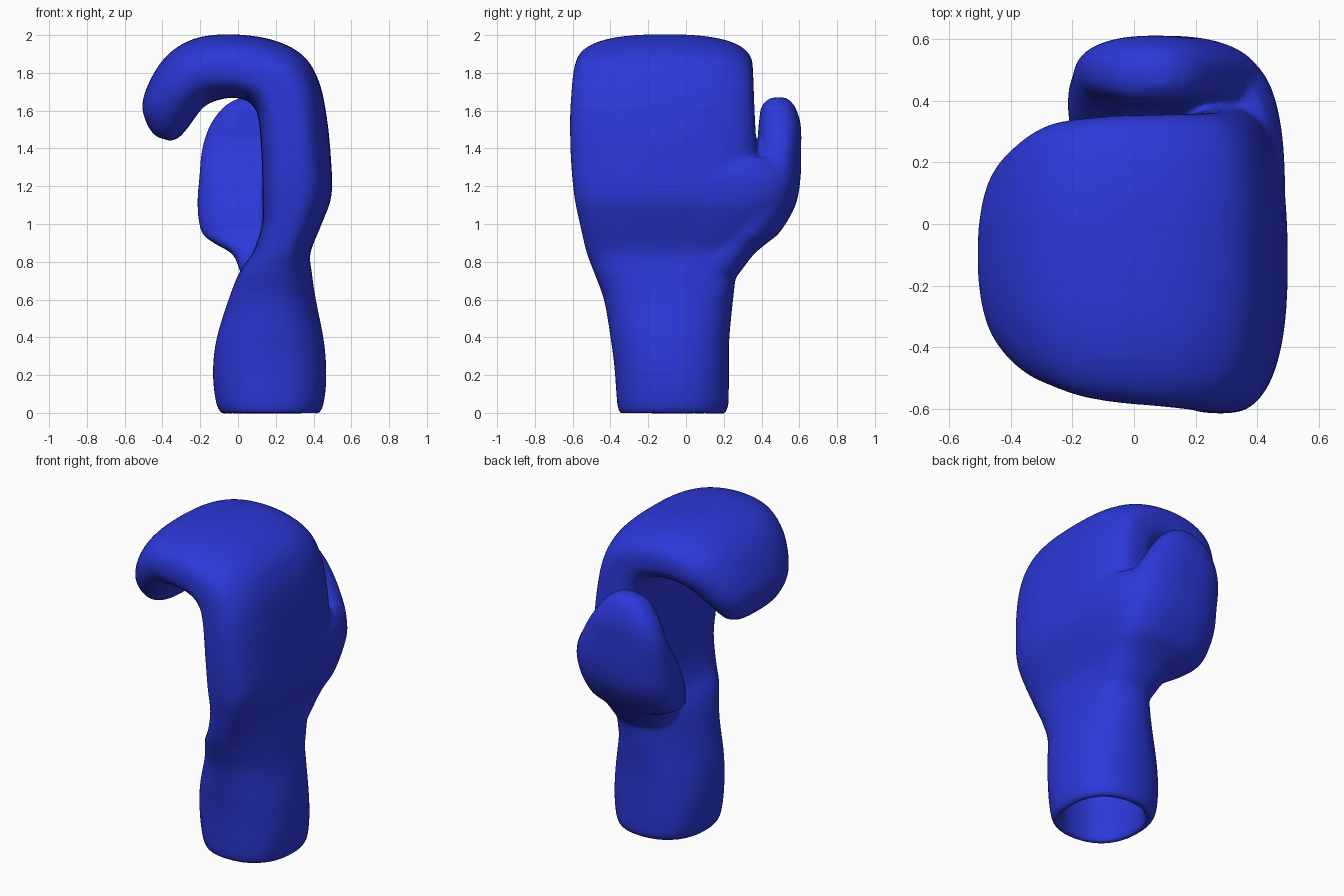
import bpy, bmesh, math

SIDES, STEPS = 48, 4


def refine(rows):
    """Catmull-Rom interpolation between the section rows."""
    out = []
    for i in range(len(rows) - 1):
        p0, p1, p2 = rows[max(i - 1, 0)], rows[i], rows[i + 1]
        p3 = rows[min(i + 2, len(rows) - 1)]
        for s in range(STEPS):
            t = s / STEPS
            out.append([0.5 * (2 * b + (c - a) * t + (2 * a - 5 * b + 4 * c - d) * t * t
                               + (3 * b - a - 3 * c + d) * t ** 3)
                        for a, b, c, d in zip(p0, p1, p2, p3)])
    return out + [rows[-1]]


def spow(v, e):
    return math.copysign(abs(v) ** e, v)


def loft(bm, rows):
    """Closed loft; row = back x, back z, palm x, palm z, y min, y max,
    squareness of back half, squareness of palm half."""
    rings = []
    for ax, az, bx, bz, y0, y1, n_back, n_palm in refine(rows):
        ring = []
        for k in range(SIDES):
            a = 2 * math.pi * k / SIDES
            n = n_back if math.cos(a) > 0 else n_palm
            c, s = spow(math.cos(a), 2 / n), spow(math.sin(a), 2 / n)
            ring.append(bm.verts.new(((ax + bx) / 2 + (ax - bx) / 2 * c,
                                      (y0 + y1) / 2 + (y1 - y0) / 2 * s,
                                      (az + bz) / 2 + (az - bz) / 2 * c)))
        rings.append(ring)
    for r, q in zip(rings, rings[1:]):
        for k in range(SIDES):
            j = (k + 1) % SIDES
            bm.faces.new((r[k], r[j], q[j], q[k]))
    bm.faces.new(rings[0][::-1])
    bm.faces.new(rings[-1])


# hollow cuff: inside wall, rim, outside wall up to the wrist
cuff = [
    (.33, .58, .08, .58, -.32, .14), (.40, .35, -.05, .35, -.325, .16),
    (.395, .06, -.05, .06, -.31, .155), (.41, -.008, -.065, -.008, -.335, .185),
    (.445, .02, -.105, .02, -.36, .22), (.464, .12, -.127, .12, -.37, .227),
    (.467, .25, -.132, .25, -.38, .227), (.452, .40, -.112, .40, -.40, .23),
    (.412, .60, -.05, .60, -.435, .25),
]
# hand slab, then the padded fingers curling over to -x
hand = [
    (.39, .75, .01, .75, -.49, .27, 2.4, 2.7),
    (.384, .85, .08, .85, -.527, .31, 2.5, 3.2), (.443, 1.0, .128, 1.0, -.562, .35, 2.5, 3.8),
    (.495, 1.15, .13, 1.15, -.592, .37, 2.5, 4.2), (.492, 1.35, .125, 1.35, -.61, .375, 2.5, 4.2),
    (.468, 1.58, .11, 1.55, -.614, .365, 2.6, 4.0), (.427, 1.76, .08, 1.625, -.607, .36, 2.6, 3.6),
    (.347, 1.89, .03, 1.66, -.60, .357, 2.6, 3.3), (.20, 1.97, -.04, 1.668, -.59, .355, 2.6, 3),
    (0, 2.003, -.09, 1.66, -.58, .352, 2.6, 2.8), (-.20, 1.99, -.13, 1.648, -.56, .342, 2.5, 2.6),
    (-.345, 1.92, -.175, 1.625, -.525, .325, 2.4, 2.4), (-.445, 1.80, -.215, 1.58, -.485, .28, 2.3, 2.3),
    (-.507, 1.64, -.265, 1.51, -.41, .21, 2.3, 2.2), (-.478, 1.52, -.315, 1.455, -.33, .13, 2.2, 2.2),
    (-.43, 1.46, -.36, 1.44, -.24, .04, 2.2, 2.2),
]
# thumb: z, x min, x max, y min, y max
thumb = [
    (.66, .05, .34, -.10, .22), (.75, .01, .37, -.05, .29), (.84, -.03, .38, .05, .36),
    (.90, -.13, .39, .11, .43), (.96, -.195, .41, .15, .50), (1.1, -.215, .43, .19, .58),
    (1.25, -.205, .42, .26, .607), (1.4, -.19, .345, .365, .61), (1.53, -.145, .265, .385, .607),
    (1.625, -.07, .19, .40, .575), (1.67, .01, .12, .45, .53),
]
# web joining thumb and back of hand, same columns
web = [
    (.60, .10, .395, -.35, .22), (.75, .08, .385, -.38, .27), (.85, .09, .382, -.4, .34),
    (.97, .13, .428, -.4, .45), (1.1, .13, .476, -.4, .525), (1.2, .13, .49, -.4, .545),
    (1.28, .14, .482, -.4, .525), (1.35, .17, .45, -.35, .46),
]

bm = bmesh.new()
loft(bm, [row + (2.3, 2.3) for row in cuff] + hand)
for part, square in ((thumb, 2.4), (web, 2.6)):
    loft(bm, [(x1, z, x0, z, y0, y1, square, square) for z, x0, x1, y0, y1 in part])
bmesh.ops.recalc_face_normals(bm, faces=bm.faces)
mesh = bpy.data.meshes.new("padded_glove")
bm.to_mesh(mesh)
bm.free()
glove = bpy.data.objects.new("padded_glove", mesh)
bpy.context.collection.objects.link(glove)

# fuse thumb, web and hand into one soft padded skin
fuse = glove.modifiers.new("fuse", 'REMESH')
fuse.mode = 'VOXEL'
fuse.voxel_size = 0.014
fuse.use_smooth_shade = True
soften = glove.modifiers.new("soften", 'SMOOTH')
soften.factor = 0.5
soften.iterations = 12

# blue leather
leather = bpy.data.materials.new("blue_leather")
leather.diffuse_color = (0.025, 0.04, 0.7, 1)
mesh.materials.append(leather)
